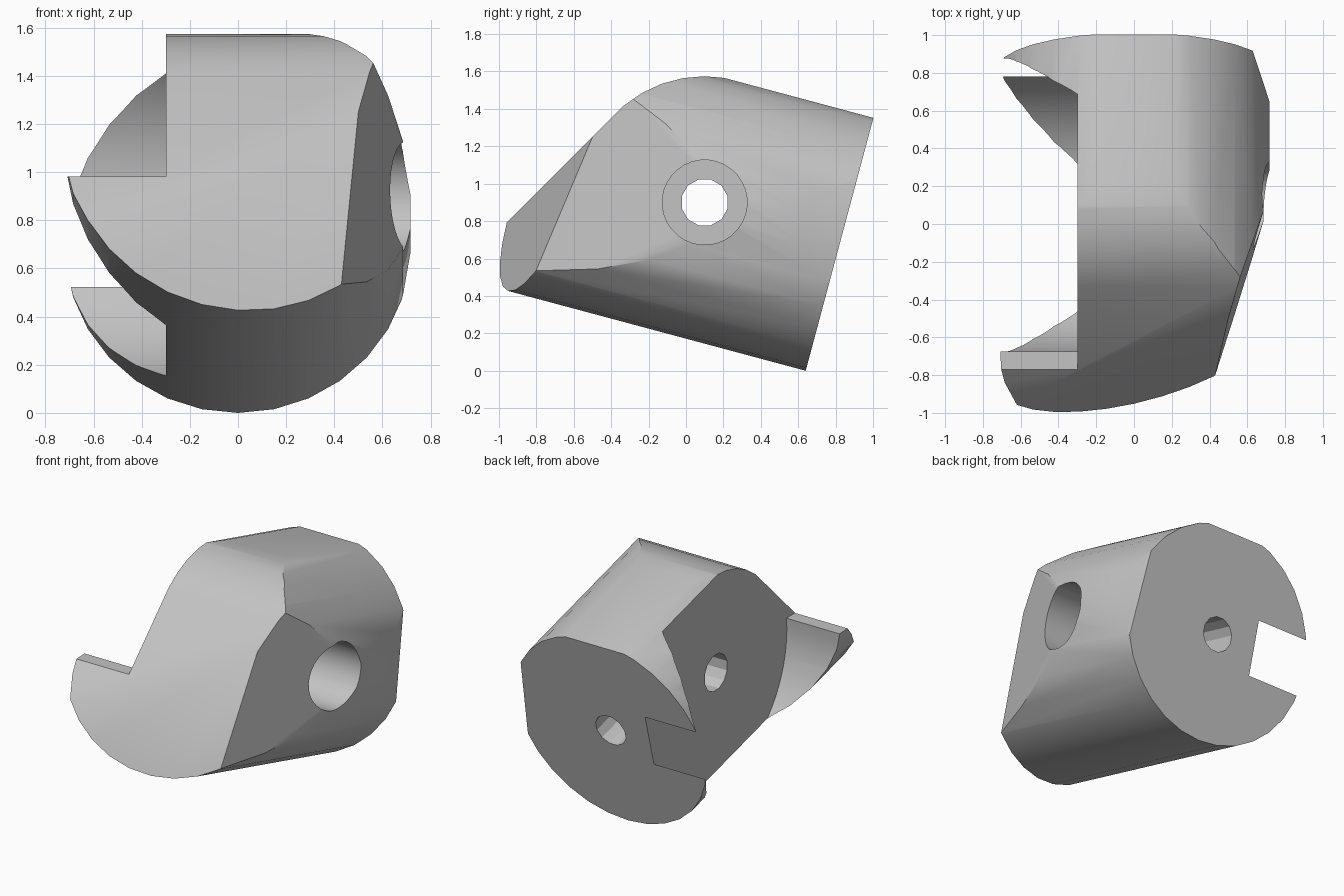
import bpy, bmesh, math
from mathutils import Vector, Matrix

cube = bpy.data.objects.get("Cube")
if cube:
    bpy.data.objects.remove(cube)

RADIUS = 0.72
TILT = math.radians(15)
AXIS = Vector((0, math.cos(TILT), -math.sin(TILT)))   # points out of the back
UP = Vector((0, math.sin(TILT), math.cos(TILT)))
BACK = Vector((0, 0.64, 0)) + UP * RADIUS             # centre of the back face
PIVOT = Vector((0, 0.1, 0.9))                         # centre of the cross bore
WALL = -0.3

grey = bpy.data.materials.new("plain grey")
grey.use_nodes = True
grey.diffuse_color = (0.55, 0.55, 0.55, 1)
grey.node_tree.nodes["Principled BSDF"].inputs["Base Color"].default_value = (0.55, 0.55, 0.55, 1)


def make_object(name, bm):
    bmesh.ops.recalc_face_normals(bm, faces=bm.faces)
    mesh = bpy.data.meshes.new(name)
    bm.to_mesh(mesh)
    bm.free()
    obj = bpy.data.objects.new(name, mesh)
    bpy.context.collection.objects.link(obj)
    return obj


def rod(bm, start, end, radius, sides, spin=0.0):
    d = end - start
    m = (Matrix.Translation((start + end) / 2) @ d.to_track_quat('Z', 'Y').to_matrix().to_4x4()
         @ Matrix.Rotation(spin, 4, 'Z'))
    bmesh.ops.create_cone(bm, cap_ends=True, segments=sides, radius1=radius,
                          radius2=radius, depth=d.length, matrix=m)


def slice_off(bm, point, normal):
    geom = bm.verts[:] + bm.edges[:] + bm.faces[:]
    cut = bmesh.ops.bisect_plane(bm, geom=geom, dist=1e-5, plane_co=point,
                                 plane_no=normal, clear_outer=True)
    edges = [e for e in cut["geom_cut"] if isinstance(e, bmesh.types.BMEdge)]
    if edges:
        bmesh.ops.contextual_create(bm, geom=edges)


# Tilted round body
bm = bmesh.new()
rod(bm, BACK - AXIS * 2.2, BACK, RADIUS, 30)

# Rounded nose: tangent cuts from the sloped front to the flat top
for degrees in range(135, 74, -10):
    a = math.radians(degrees)
    n = Vector((0, math.cos(a), math.sin(a)))
    slice_off(bm, PIVOT + n * 0.672, n)
n = UP
slice_off(bm, PIVOT + n * 0.67, n)

# Slanted front face and the two drafted side faces
slice_off(bm, Vector((0, -0.95, 0.43)), Vector((0.224, -0.906, 0.361)).normalized())
slice_off(bm, Vector((0.43, -0.8, 0.54)), Vector((1, -0.32, 0.037)).normalized())
slice_off(bm, Vector((0.72, 0.64, 0.6)), Vector((1, 0.33, 0)).normalized())
body = make_object("clamp_body", bm)
body.data.materials.append(grey)

cutters = []

# Round clearance on one side, open toward the front above the lip
bm = bmesh.new()
steps = 64
profile = []
for i in range(steps + 1):
    a = math.radians(174 + (480 - 174) * i / steps)
    profile.append((PIVOT.y + 0.778 * math.cos(a), PIVOT.z + 0.778 * math.sin(a)))
profile += [(-1.3, profile[-1][1]), (-1.3, profile[0][1])]
face = bm.faces.new([bm.verts.new((WALL, y, z)) for y, z in profile])
ext = bmesh.ops.extrude_face_region(bm, geom=[face])
bmesh.ops.translate(bm, vec=(-1, 0, 0),
                    verts=[v for v in ext["geom"] if isinstance(v, bmesh.types.BMVert)])
cutters.append(make_object("clearance_cutter", bm))

# Cross bore, its wide counterbore, and the bore in the back face
for name, start, end, radius, sides in (
        ("cross_bore_cutter", PIVOT - Vector((1, 0, 0)), PIVOT + Vector((1, 0, 0)), 0.127, 12),
        ("counterbore_cutter", PIVOT + Vector((0.15, 0, 0)), PIVOT + Vector((1.2, 0, 0)), 0.227, 32),
        ("back_bore_cutter", BACK - AXIS * 0.7, BACK + AXIS * 0.3, 0.115, 12)):
    bm = bmesh.new()
    rod(bm, start, end, radius, sides, math.pi / sides)
    cutters.append(make_object(name, bm))

for c in cutters:
    c.hide_render = True
    mod = body.modifiers.new(c.name, 'BOOLEAN')
    mod.operation = 'DIFFERENCE'
    mod.solver = 'EXACT'
    mod.object = c

# Bake the cuts and drop the helpers
deps = bpy.context.evaluated_depsgraph_get()
deps.update()
result = bpy.data.meshes.new_from_object(body.evaluated_get(deps))
body.modifiers.clear()
body.data = result
for c in cutters:
    bpy.data.objects.remove(c)
body.data.materials.clear()
body.data.materials.append(grey)
for p in body.data.polygons:
    p.material_index = 0

bpy.ops.object.select_all(action='DESELECT')
body.select_set(True)
bpy.context.view_layer.objects.active = body
bpy.ops.object.shade_smooth_by_angle(angle=math.radians(28))
